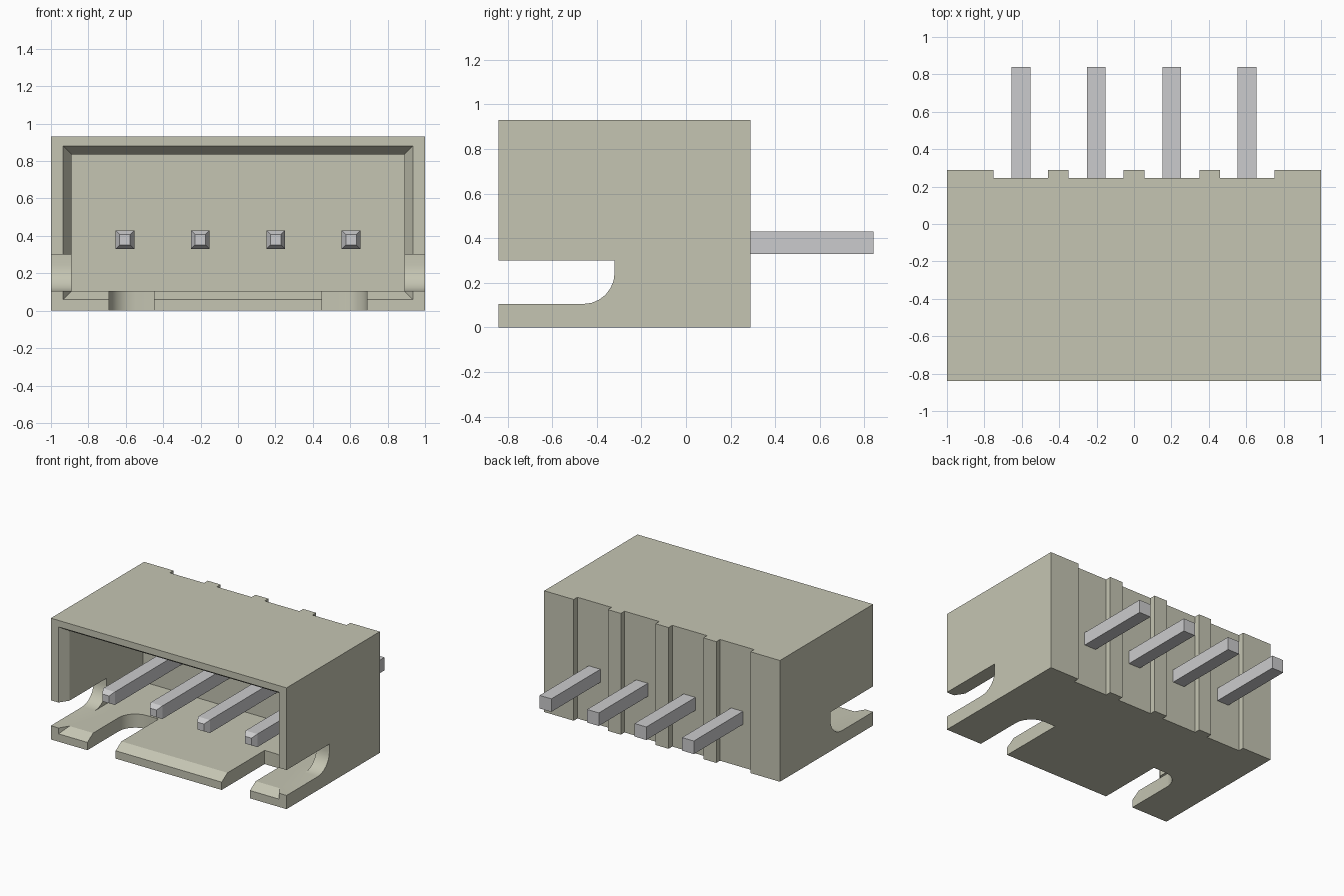
import bpy, bmesh, math

cube = bpy.data.objects.get("Cube")
if cube:
    bpy.data.objects.remove(cube, do_unlink=True)


def make_material(name, color):
    mat = bpy.data.materials.new(name)
    mat.use_nodes = True
    mat.diffuse_color = color
    for node in mat.node_tree.nodes:
        if node.type == 'BSDF_PRINCIPLED':
            node.inputs["Base Color"].default_value = color
    return mat


plastic = make_material("ivory plastic", (0.56, 0.56, 0.45, 1))
metal = make_material("grey metal", (0.60, 0.60, 0.61, 1))


def loft(name, rings, mat):
    """Closed solid through a list of matching rings of points."""
    bm = bmesh.new()
    loops = [[bm.verts.new(p) for p in ring] for ring in rings]
    n = len(loops[0])
    for a, b in zip(loops, loops[1:]):
        for i in range(n):
            j = (i + 1) % n
            bm.faces.new((a[i], a[j], b[j], b[i]))
    bm.faces.new(loops[0][::-1])
    bm.faces.new(loops[-1])
    bmesh.ops.recalc_face_normals(bm, faces=bm.faces)
    mesh = bpy.data.meshes.new(name)
    bm.to_mesh(mesh)
    bm.free()
    mesh.materials.append(mat)
    obj = bpy.data.objects.new(name, mesh)
    bpy.context.collection.objects.link(obj)
    return obj


def rect(x0, x1, z0, z1, y):
    return [(x0, y, z0), (x1, y, z0), (x1, y, z1), (x0, y, z1)]


def box(name, x0, x1, y0, y1, z0, z1, mat):
    return loft(name, [rect(x0, x1, z0, z1, y0), rect(x0, x1, z0, z1, y1)], mat)


FRONT, REAR, HEIGHT = -0.84, 0.29, 0.93
FLOOR, SLOT_END, RADIUS = 0.105, -0.32, 0.14


def slot_profile(rounded, square):
    """Open-fronted slot (y, across) with one rounded inner corner."""
    s = 1 if square > rounded else -1
    pts = [(FRONT - 0.1, square), (FRONT - 0.1, rounded)]
    for k in range(7):
        a = math.radians(15 * k)
        pts.append((SLOT_END - RADIUS + RADIUS * math.sin(a),
                    rounded + s * RADIUS * (1 - math.cos(a))))
    return pts + [(SLOT_END, square)]


# Shell block
housing = box("housing", -1, 1, FRONT, REAR, 0, HEIGHT, plastic)

# Cavity with a chamfered mouth
mouth = (-0.935, 0.935, 0.06, 0.88)
inner = (-0.89, 0.89, FLOOR, 0.835)
cutters = [loft("cavity_cutter", [rect(*mouth, FRONT - 0.1), rect(*mouth, FRONT),
                                  rect(*inner, FRONT + 0.07), rect(*inner, 0.12)], plastic)]

# Side and floor slots, mirrored
for side in (-1, 1):
    yz = slot_profile(FLOOR, 0.30)
    cutters.append(loft("side_slot_cutter",
                        [[(side * x, y, z) for y, z in yz] for x in (0.8, 1.1)], plastic))
    yx = slot_profile(0.69, 0.45)
    cutters.append(loft("floor_slot_cutter",
                        [[(side * x, y, z) for y, x in yx] for z in (-0.1, 0.2)], plastic))

    # Shallow grooves down the rear face
    for x0, x1 in ((0.055, 0.35), (0.46, 0.75)):
        a, b = sorted((side * x0, side * x1))
        cutters.append(box("rear_groove_cutter", a, b, 0.245, 0.4, -0.1, 1.1, plastic))

for cutter in cutters:
    cutter.hide_render = True
    mod = housing.modifiers.new("cut", 'BOOLEAN')
    mod.operation = 'DIFFERENCE'
    mod.solver = 'EXACT'
    mod.object = cutter

# Bake the cuts and drop the cutters
graph = bpy.context.evaluated_depsgraph_get()
baked = bpy.data.meshes.new_from_object(housing.evaluated_get(graph))
housing.modifiers.clear()
housing.data = baked
for cutter in cutters:
    bpy.data.objects.remove(cutter, do_unlink=True)

bpy.ops.object.select_all(action='DESELECT')
housing.select_set(True)
bpy.context.view_layer.objects.active = housing
bpy.ops.object.shade_smooth_by_angle(angle=math.radians(30))

# Square contact pins with tapered tips
for i in range(4):
    cx, cz = (i - 1.5) * 0.403, 0.38
    rings = [rect(cx - h, cx + h, cz - h, cz + h, y)
             for h, y in ((0.028, -0.74), (0.05, -0.70), (0.05, 0.84))]
    loft(f"contact_pin_{i + 1}", rings, metal)
